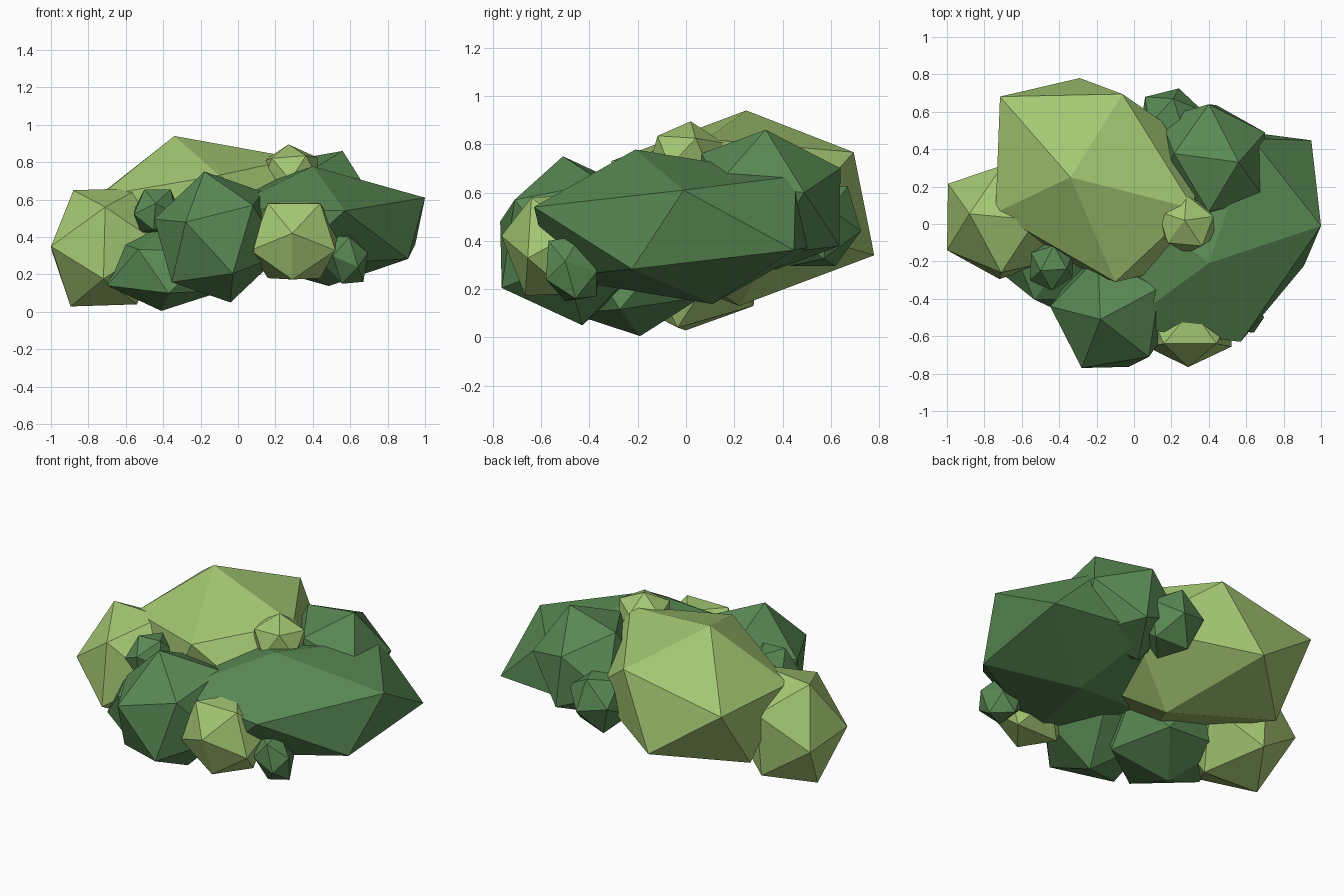
import bpy, bmesh
from mathutils import Matrix, Vector

if "Cube" in bpy.data.objects:
    bpy.data.objects.remove(bpy.data.objects["Cube"])


def material(name, rgb):
    m = bpy.data.materials.new(name)
    m.diffuse_color = (*rgb, 1.0)
    m.use_nodes = True
    m.node_tree.nodes["Principled BSDF"].inputs["Base Color"].default_value = m.diffuse_color
    return m


DARK = material("dark_leaf_green", (0.100, 0.250, 0.088))
LIGHT = material("light_leaf_green", (0.370, 0.570, 0.170))


def clump(name, mat, centre, a, b, c):
    """Stretched icosahedron: one face's corners are a, b, c relative to centre."""
    bm = bmesh.new()
    bmesh.ops.create_icosphere(bm, subdivisions=1, radius=1.0)
    bm.faces.ensure_lookup_table()
    src = Matrix([v.co.copy() for v in bm.faces[0].verts]).transposed()
    dst = Matrix([Vector(a), Vector(b), Vector(c)]).transposed()
    fit = dst @ src.inverted()
    for v in bm.verts:
        v.co = fit @ v.co + Vector(centre)
    bmesh.ops.recalc_face_normals(bm, faces=bm.faces[:])
    me = bpy.data.meshes.new(name)
    bm.to_mesh(me)
    bm.free()
    me.materials.append(mat)
    bpy.context.collection.objects.link(bpy.data.objects.new(name, me))


# Large foliage masses
clump("back_left_light_clump", LIGHT, (-.195, .235, .535),
      (-.145, .015, .405), (-.545, -.175, .085), (.095, -.545, .195))
clump("right_dark_clump", DARK, (.443, -.05, .458),
      (.557, .04, .152), (-.043, -.16, .32), (.127, -.58, .082))

# Medium clumps
clump("left_light_clump", LIGHT, (-.71, .01, .345),
      (-.17, .045, .305), (-.29, -.15, .005), (0, -.27, .215))
clump("front_dark_clump", DARK, (-.11, -.47, .40),
      (-.07, -.04, .35), (-.17, -.30, .08), (.19, -.24, .17))
clump("low_front_dark_clump", DARK, (-.37, -.17, .25),
      (-.04, -.02, -.245), (-.33, -.10, -.11), (0, -.31, -.15))
clump("back_right_dark_clump", DARK, (.42, .35, .57),
      (.14, -.02, .29), (-.02, .29, .13), (.28, .14, .03))

# Small tufts
clump("front_light_tuft", LIGHT, (.30, -.56, .38),
      (-.01, -.205, .04), (-.14, -.08, .20), (.14, -.08, .20))
clump("top_light_tuft", LIGHT, (.28, 0, .755),
      (-.01, .02, .14), (0, .155, .05), (.145, .04, .07))
clump("back_dark_tuft", DARK, (.20, .55, .46),
      (-.14, .13, .02), (.04, .175, -.02), (.01, .12, .165))
clump("front_left_dark_tuft", DARK, (-.44, -.22, .54),
      (.08, -.02, .115), (-.06, -.03, .115), (0, -.135, .04))
clump("front_right_dark_tuft", DARK, (.575, -.47, .285),
      (.12, -.03, .03), (.02, -.10, .115), (.02, .03, .135))
